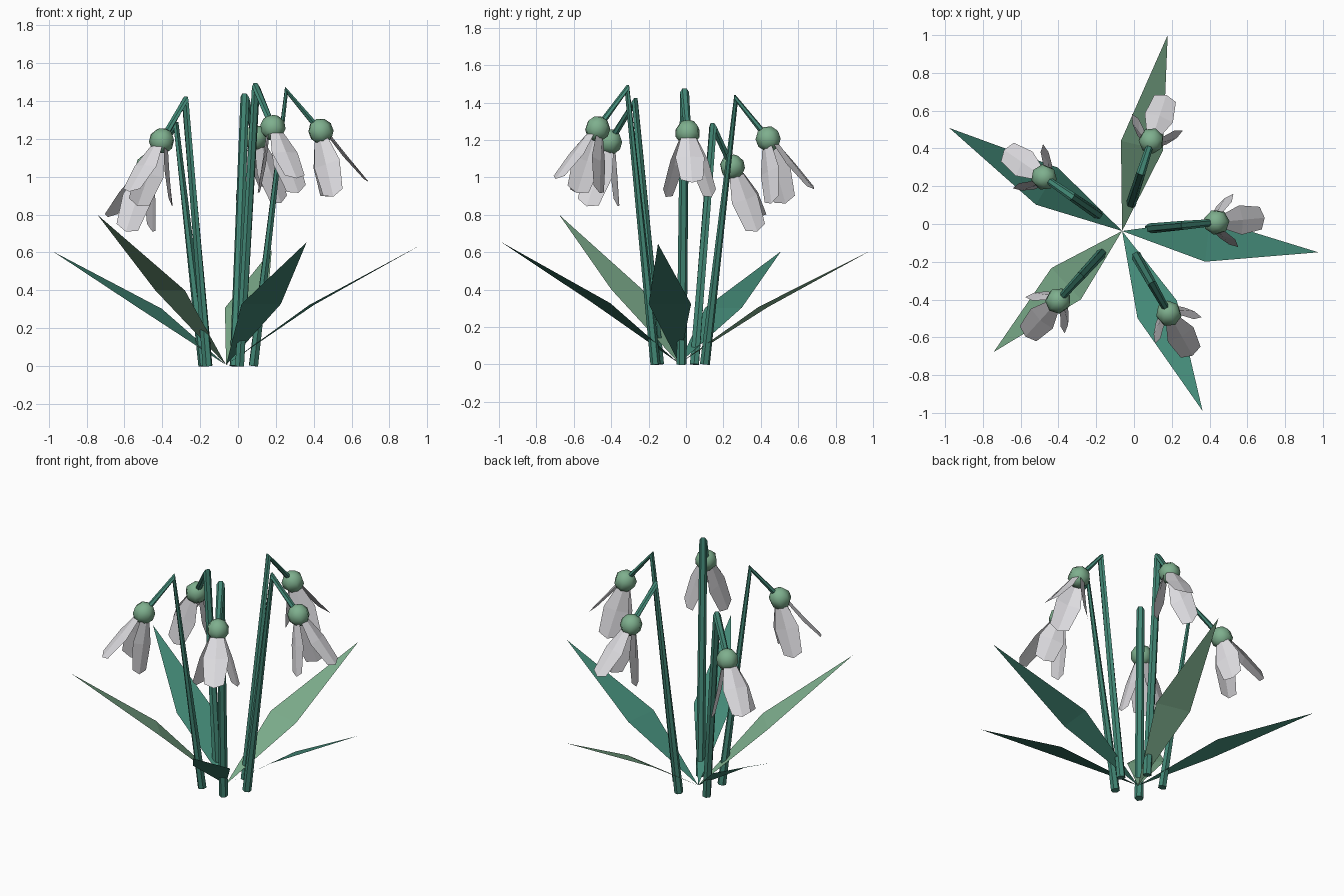
import bpy, bmesh, math
from mathutils import Vector, Matrix

if "Cube" in bpy.data.objects:
    bpy.data.objects.remove(bpy.data.objects["Cube"])

CX, CY = -0.063, -0.037   # centre of the clump


def material(name, rgb):
    m = bpy.data.materials.new(name)
    m.diffuse_color = (*rgb, 1)
    m.use_nodes = True
    m.node_tree.nodes["Principled BSDF"].inputs["Base Color"].default_value = m.diffuse_color
    return m


TEAL = material("teal_green", (0.055, 0.245, 0.18))
GREEN = material("light_green", (0.21, 0.43, 0.27))
WHITE = material("petal_white", (0.73, 0.72, 0.75))


def finish(bm, name, mat, smooth=False):
    me = bpy.data.meshes.new(name)
    bm.to_mesh(me)
    bm.free()
    me.materials.append(mat)
    for p in me.polygons:
        p.use_smooth = smooth
    ob = bpy.data.objects.new(name, me)
    bpy.context.collection.objects.link(ob)
    return ob


def frame(angle):
    """Radial and sideways unit vectors for a direction around the clump."""
    a = math.radians(angle)
    return Vector((math.cos(a), math.sin(a), 0)), Vector((-math.sin(a), math.cos(a), 0))


ORIGIN = Vector((CX, CY, 0))


# Leaf: two triangles meeting at a wide middle, arching outwards
def leaf(i, angle, length, height, mat):
    u, v = frame(angle)
    bm = bmesh.new()
    base = bm.verts.new(ORIGIN + Vector((0, 0, 0.005)))
    mid = ORIGIN + u * length * 0.435 + Vector((0, 0, height * 0.5))
    a = bm.verts.new(mid - v * 0.114)
    b = bm.verts.new(mid + v * 0.114)
    tip = bm.verts.new(ORIGIN + u * length + Vector((0, 0, height)))
    bm.faces.new((base, a, b))
    bm.faces.new((a, tip, b))
    finish(bm, f"leaf_{i}", mat)


# Stem: six-sided tube through base, knee and flower
def stem(i, pts, v):
    d1 = (pts[1] - pts[0]).normalized()
    d2 = (pts[2] - pts[1]).normalized()
    bm = bmesh.new()
    rings = []
    for p, d, r in zip(pts, (d1, (d1 + d2).normalized(), d2), (0.027, 0.024, 0.018)):
        w = d.cross(v)
        rings.append([bm.verts.new(p + (v * math.cos(k * math.pi / 3) + w * math.sin(k * math.pi / 3)) * r)
                      for k in range(6)])
    for r0, r1 in zip(rings, rings[1:]):
        for k in range(6):
            j = (k + 1) % 6
            bm.faces.new((r0[k], r0[j], r1[j], r1[k]))
    bm.faces.new(rings[0])
    bm.faces.new(rings[-1])
    bmesh.ops.recalc_face_normals(bm, faces=bm.faces)
    finish(bm, f"stem_{i}", TEAL)


# Petal rows: distance along bell axis, radius, half width, extra tip length
ROWS = [(0.045, 0.045, 0.042, 0.0), (0.17, 0.085, 0.078, 0.0), (0.32, 0.143, 0.06, 0.022)]


def petals(i, centre, u, v):
    t = math.radians(21)
    axis = u * math.sin(t) - Vector((0, 0, math.cos(t)))
    out = u * math.cos(t) + Vector((0, 0, math.sin(t)))
    bm = bmesh.new()
    for k in range(3):
        rot = Matrix.Rotation(k * 2 * math.pi / 3, 3, axis)
        o = rot @ out
        s = axis.cross(o)
        grid = []
        for d, r, w, e in ROWS:
            grid.append([bm.verts.new(centre + axis * (d + (e if c == 0 else 0))
                                      + o * (r - (0.014 if c else 0)) + s * w * c)
                         for c in (-1, 0, 1)])
        for g0, g1 in zip(grid, grid[1:]):
            for c in range(2):
                f = bm.faces.new((g0[c], g0[c + 1], g1[c + 1], g1[c]))
                f.normal_update()
                if f.normal.dot(o) < 0:
                    f.normal_flip()
    finish(bm, f"petals_{i}", WHITE)
    return axis


# Flower: stem, round ovary and three hanging petals
def flower(i, angle, knee_z):
    u, v = frame(angle)
    base = ORIGIN + u * 0.145
    knee = ORIGIN + u * 0.32 + Vector((0, 0, knee_z))
    head = ORIGIN + u * 0.502 + Vector((0, 0, knee_z - 0.215))
    stem(i, (base, knee, head), v)
    axis = petals(i, head, u, v)
    bm = bmesh.new()
    bmesh.ops.create_uvsphere(bm, u_segments=7, v_segments=5, radius=0.069)
    rot = axis.to_track_quat('Z', 'Y').to_matrix().to_4x4()
    bmesh.ops.transform(bm, matrix=Matrix.Translation(head) @ rot, verts=bm.verts)
    finish(bm, f"ovary_{i}", GREEN, True)


LEAVES = [(-6.2, 1.045, 0.645, TEAL), (76.9, 1.065, 0.615, GREEN), (149.2, 1.065, 0.605, TEAL),
          (223.3, 0.935, 0.80, GREEN), (294.1, 1.044, 0.655, TEAL)]
FLOWERS = [(5.3, 1.455), (72, 1.42), (145.5, 1.27), (227.5, 1.405), (299.5, 1.475)]

for n, args in enumerate(LEAVES, 1):
    leaf(n, *args)
for n, args in enumerate(FLOWERS, 1):
    flower(n, *args)
